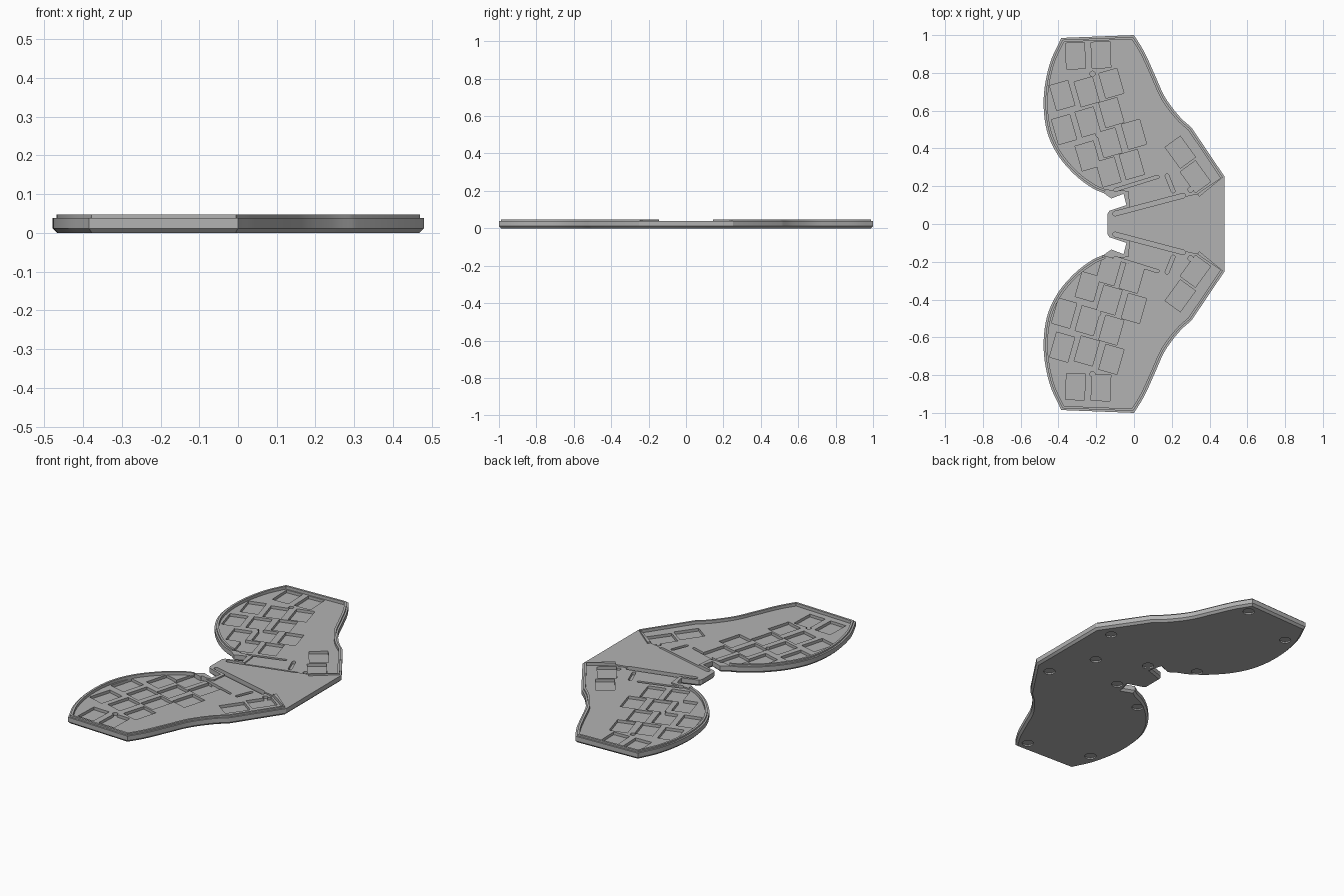
import bpy, bmesh, math
from mathutils import Vector

if "Cube" in bpy.data.objects:
    bpy.data.objects.remove(bpy.data.objects["Cube"], do_unlink=True)

grey = bpy.data.materials.new("matte grey")
grey.use_nodes = True
grey.diffuse_color = (0.45, 0.45, 0.45, 1)
grey.node_tree.nodes["Principled BSDF"].inputs["Base Color"].default_value = (0.45, 0.45, 0.45, 1)


def spline(pts, steps=6):
    """Smooth curve through the points."""
    p = [Vector(q) for q in pts]
    p = [2 * p[0] - p[1]] + p + [2 * p[-1] - p[-2]]
    out = []
    for a, b, c, d in zip(p, p[1:], p[2:], p[3:]):
        for i in range(steps):
            t = i / steps
            out.append(0.5 * (2 * b + (c - a) * t + (2 * a - 5 * b + 4 * c - d) * t * t
                              + (3 * b - a - 3 * c + d) * t ** 3))
    return out + [p[-2]]


def inset(poly, dist):
    """Move a counter-clockwise outline inwards."""
    out = []
    for i, p in enumerate(poly):
        d1 = (p - poly[i - 1]).normalized()
        d2 = (poly[(i + 1) % len(poly)] - p).normalized()
        n1, n2 = Vector((-d1.y, d1.x)), Vector((-d2.y, d2.x))
        out.append(p + (n1 + n2) * dist / max(0.4, 1 + n1.dot(n2)))
    return out


def mirror(poly):
    return [Vector((p[0], -p[1])) for p in reversed(poly)]


def loft(bm, rings):
    """Closed solid from stacked outlines (outline, height)."""
    loops = [[bm.verts.new((p[0], p[1], z)) for p in poly] for poly, z in rings]
    bm.faces.new(loops[0][::-1])
    bm.faces.new(loops[-1])
    for lo, hi in zip(loops, loops[1:]):
        for i in range(len(lo)):
            j = (i + 1) % len(lo)
            bm.faces.new((lo[i], lo[j], hi[j], hi[i]))


def solid(name, stacks):
    bm = bmesh.new()
    for rings in stacks:
        loft(bm, rings)
    bmesh.ops.recalc_face_normals(bm, faces=bm.faces)
    mesh = bpy.data.meshes.new(name)
    bm.to_mesh(mesh)
    bm.free()
    mesh.materials.append(grey)
    obj = bpy.data.objects.new(name, mesh)
    bpy.context.collection.objects.link(obj)
    return obj


def activate(obj):
    bpy.ops.object.select_all(action='DESELECT')
    obj.select_set(True)
    bpy.context.view_layer.objects.active = obj


def cut(target, cutter):
    cutter.hide_render = True
    mod = target.modifiers.new("cut", 'BOOLEAN')
    mod.operation, mod.object = 'DIFFERENCE', cutter
    mod.solver, mod.use_self = 'EXACT', True
    activate(target)
    bpy.ops.object.modifier_apply(modifier=mod.name)
    bpy.data.objects.remove(cutter, do_unlink=True)


def capsule(a, b, r, n=10):
    a, b = Vector(a), Vector(b)
    ang = math.atan2(b.y - a.y, b.x - a.x)
    out = []
    for centre, start in ((b, ang - math.pi / 2), (a, ang + math.pi / 2)):
        for i in range(n + 1):
            t = start + math.pi * i / n
            out.append(centre + r * Vector((math.cos(t), math.sin(t))))
    return out


def disc(x, y, r, n=24):
    return [Vector((x + r * math.cos(math.tau * i / n), y + r * math.sin(math.tau * i / n)))
            for i in range(n)]


def rect(x, y, w, h, deg):
    c, s = math.cos(math.radians(deg)), math.sin(math.radians(deg))
    return [Vector((x + u * w / 2 * c - v * h / 2 * s, y + u * w / 2 * s + v * h / 2 * c))
            for u, v in ((-1, -1), (1, -1), (1, 1), (-1, 1))]


# Outline of one half, from the outer corner round to the connector notch
inner_edge = spline([(.305, .51), (.24, .57), (.165, .67), (.11, .79), (.055, .91), (0, 1)])
outer_edge = spline([(-.385, .985), (-.447, .845), (-.478, .67), (-.463, .5),
                     (-.405, .368), (-.315, .262), (-.225, .193), (-.16, .163)])
rim = [Vector((.48, .25))] + inner_edge + outer_edge
notch = [Vector(p) for p in ((-.12, .135), (-.055, .16), (-.04, .1),
                             (-.1, .08), (-.13, .07), (-.14, .055))]
half = rim + notch
outline = half + mirror(half)
k = len(rim)

# Tray body with chamfered underside
body = solid("tray_body", [[(inset(outline, .012), 0), (outline, .012), (outline, .038)]])

# Sunken floor of each half, leaving the raised centre wedge
lip_out, lip_in = inset(outline, .01)[:k], inset(outline, .022)[:k]
floor = lip_in + [Vector(p) for p in ((-.03, .175), (-.02, .085), (.335, .16))]
cut(body, solid("floor_cutter", [[(f, .03), (f, .1)] for f in (floor, mirror(floor))]))

# Key pockets, cable slots and screw holes
keys = [(-.31, .89, 2), (-.175, .895, 2), (-.38, .68, 16), (-.25, .70, 16), (-.12, .745, 16),
        (-.37, .50, 16), (-.245, .54, 16), (-.12, .59, 16), (-.245, .36, 16), (-.13, .43, 16),
        (0, .475, 16), (-.135, .275, 16), (-.012, .315, 16), (.245, .38, 36), (.325, .25, 36)]
details = [capsule((-.1, .055), (.26, .15), .012), capsule((-.1, .18), (.125, .25), .008),
           capsule((.175, .255), (.207, .175), .01)]
details += [disc(x, y, .014, 16) for x, y in ((-.22, .795), (-.19, .475), (.3, .182))]
pockets = []
for side in (1, -1):
    for x, y, deg in keys:
        shift = .028 if side < 0 and x < .1 else 0
        pockets.append(rect(x, side * y + shift, .1, .137, side * deg))
    pockets += details if side > 0 else [mirror(d) for d in details]
cut(body, solid("pocket_cutter", [[(p, .014), (p, .1)] for p in pockets]))

# Round foot recesses underneath
feet = [(.27, 0)] + [(x, s * y) for s in (1, -1) for x, y in
                     ((-.03, .93), (-.38, .82), (-.235, .25), (.01, .13), (.38, .26))]
cut(body, solid("foot_cutter", [[(disc(x, y, .031), -.05), (disc(x, y, .031), .008)]
                                for x, y in feet]))

# Raised lip around each half
lip = [Vector((.345, .144))] + lip_out + lip_in[::-1] + [Vector((.335, .16))]
left_lip = solid("left_lip", [[(lip, .028), (lip, .047)]])
right_lip = solid("right_lip", [[(mirror(lip), .028), (mirror(lip), .047)]])
left_lip.name, right_lip.name = "back_lip", "front_lip"

for obj in (body, left_lip, right_lip):
    activate(obj)
    bpy.ops.object.shade_smooth_by_angle(angle=math.radians(30))
